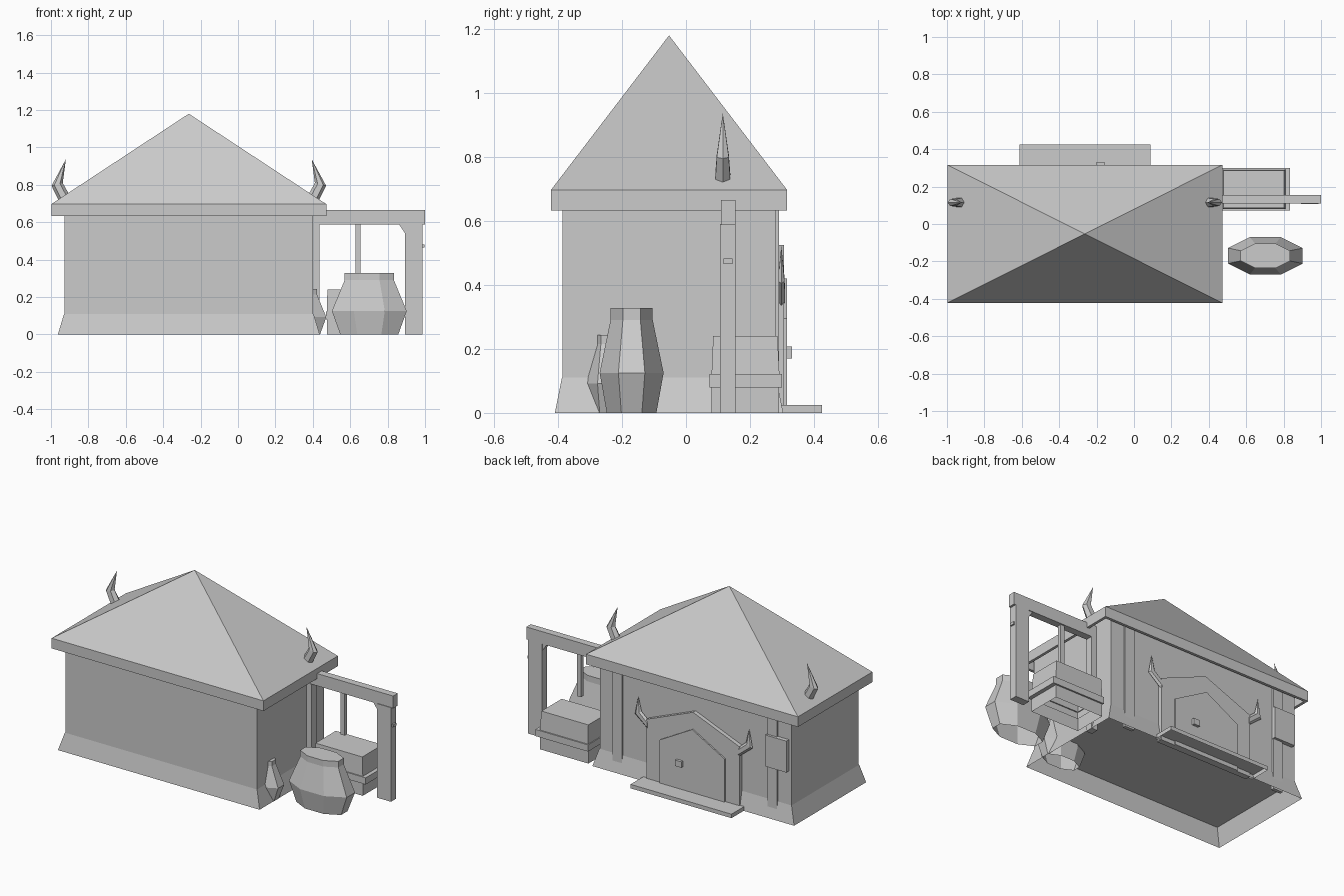
import bpy, bmesh, math

cube = bpy.data.objects.get("Cube")
if cube:
    bpy.data.objects.remove(cube, do_unlink=True)

CX, CY = -0.263, -0.053          # house centre

grey = bpy.data.materials.new("plain_grey")
grey.use_nodes = True
grey.diffuse_color = (0.6, 0.6, 0.6, 1)
bsdf = next(n for n in grey.node_tree.nodes if n.type == 'BSDF_PRINCIPLED')
bsdf.inputs["Base Color"].default_value = (0.6, 0.6, 0.6, 1)
bsdf.inputs["Roughness"].default_value = 0.9


def loft(name, rings, bottom=True, top=True):
    """Skin a stack of equal rings with optional caps; a one-point ring makes a tip."""
    bm = bmesh.new()
    loops = [[bm.verts.new(p) for p in ring] for ring in rings]
    for a, b in zip(loops, loops[1:]):
        n = len(a)
        for i in range(n):
            j = (i + 1) % n
            if len(b) == 1:
                bm.faces.new((a[i], a[j], b[0]))
            else:
                bm.faces.new((a[i], a[j], b[j], b[i]))
    if bottom:
        bm.faces.new(loops[0][::-1])
    if top and len(loops[-1]) > 2:
        bm.faces.new(loops[-1])
    bmesh.ops.recalc_face_normals(bm, faces=bm.faces)
    mesh = bpy.data.meshes.new(name)
    bm.to_mesh(mesh)
    bm.free()
    mesh.materials.append(grey)
    obj = bpy.data.objects.new(name, mesh)
    bpy.context.collection.objects.link(obj)


def rect(x0, x1, y0, y1, z):
    return [(x0, y0, z), (x1, y0, z), (x1, y1, z), (x0, y1, z)]


def box(name, x0, x1, y0, y1, z0, z1, bottom=True):
    loft(name, [rect(x0, x1, y0, y1, z0), rect(x0, x1, y0, y1, z1)], bottom)


def house_rect(hx, hy, z):
    return rect(CX - hx, CX + hx, CY - hy, CY + hy, z)


def gable(name, half, eave, peak, y0, y1):
    """Five-sided door slab standing on the ground."""
    outline = [(-half, 0), (half, 0), (half, eave), (0, peak), (-half, eave)]
    loft(name, [[(CX + x, y, z) for x, z in outline] for y in (y0, y1)])


def horn(name, side, y, sections, tip):
    """Bent hexagonal horn; each section is inner (d, z), outer (d, z), half depth,
    with d the distance from the house centre."""
    rings = []
    for (d0, z0), (d1, z1), depth in sections:
        ring = []
        for i in range(6):
            a = math.tau * i / 6
            t = 0.5 + 0.5 * math.cos(a)
            ring.append((CX + side * (d0 + (d1 - d0) * t),
                         y + depth * math.sin(a) / math.sin(math.pi / 3),
                         z0 + (z1 - z0) * t))
        rings.append(ring)
    loft(name, rings + [[(CX + side * tip[0], y, tip[1])]])


def jar(name, x, y, scale):
    """Oval eight-sided jar with flat sides along both axes and an open foot."""
    k = scale / math.cos(math.pi / 8)
    angles = [math.tau * (i + 0.5) / 8 for i in range(8)]
    profile = [(0.155, 0), (0.2, 0.125), (0.132, 0.29), (0.132, 0.328)]
    loft(name, [[(x + k * r * math.cos(a), y + k * r * 0.5 * math.sin(a), z * scale)
                 for a in angles] for r, z in profile], bottom=False)


# House body: open-footed plinth, walls, hollow-eaved roof
loft("plinth", [house_rect(0.7, 0.357, 0), house_rect(0.667, 0.335, 0.11)],
     bottom=False, top=False)
loft("walls", [house_rect(0.665, 0.333, 0.108), house_rect(0.665, 0.333, 0.69)])
loft("roof", [house_rect(0.718, 0.352, 0.69), house_rect(0.718, 0.352, 0.633),
              house_rect(0.735, 0.369, 0.633), house_rect(0.735, 0.369, 0.697),
              [(CX, CY, 1.18)]])

# Roof horns, door horns and pilasters
for side, tag in ((1, "left"), (-1, "right")):
    horn(tag + "_roof_horn", side, 0.115,
         [((0.642, 0.752), (0.69, 0.705), 0.024),
          ((0.674, 0.81), (0.734, 0.795), 0.019)], (0.657, 0.937))
    horn(tag + "_door_horn", side, 0.298,
         [((0.315, 0.39), (0.315, 0.33), 0.012),
          ((0.362, 0.43), (0.408, 0.405), 0.01)], (0.385, 0.522))
    x = CX + side * 0.538
    box(tag + "_pilaster", x - 0.033, x + 0.033, 0.27, 0.291, 0, 0.65)

# Doorway on the back wall
gable("door_frame", 0.322, 0.395, 0.525, 0.27, 0.306)
gable("door", 0.225, 0.295, 0.42, 0.29, 0.315)
box("door_knob", -0.2, -0.157, 0.31, 0.332, 0.17, 0.207)
box("doorstep", CX - 0.35, CX + 0.35, 0.29, 0.425, 0, 0.025, bottom=False)
box("wall_plaque", -0.91, -0.765, 0.275, 0.306, 0.32, 0.517)

# Side frame with hanging rod
box("frame_beam", 0.39, 1.0, 0.11, 0.155, 0.588, 0.665)
box("frame_outer_post", 0.892, 0.987, 0.106, 0.155, 0, 0.59)
box("frame_inner_post", 0.395, 0.437, 0.106, 0.155, 0, 0.59)
box("frame_peg", 0.98, 0.997, 0.118, 0.145, 0.465, 0.482)
box("hanging_rod", 0.627, 0.655, 0.122, 0.146, 0.32, 0.59)
loft("frame_brace", [[(0.86, y, 0.59), (0.894, y, 0.59), (0.894, y, 0.54)]
                     for y in (0.112, 0.15)])

# Stepped trough beside the house
loft("trough", [rect(0.475, 0.81, 0.08, 0.29, 0), rect(0.475, 0.81, 0.08, 0.29, 0.08),
                rect(0.47, 0.835, 0.073, 0.3, 0.08), rect(0.47, 0.835, 0.073, 0.3, 0.122),
                rect(0.475, 0.81, 0.08, 0.292, 0.122), rect(0.478, 0.803, 0.085, 0.286, 0.24)],
     bottom=False)

# Jars, the small one set partly into the wall
jar("large_jar", 0.702, -0.17, 1)
jar("small_jar", 0.324, -0.246, 0.74)
